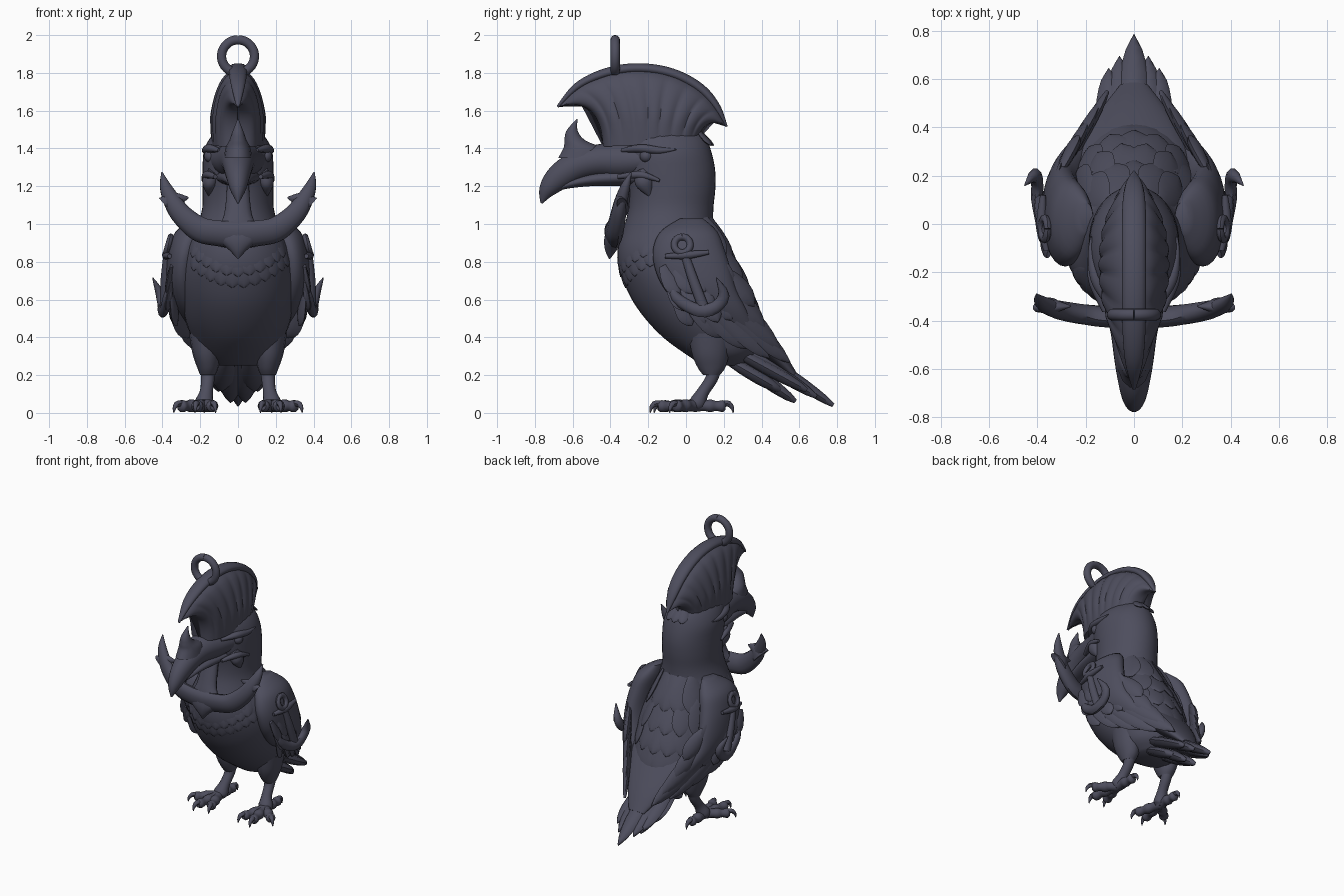
import bpy, bmesh, math
from mathutils import Vector

cube = bpy.data.objects.get("Cube")
if cube:
    bpy.data.objects.remove(cube)

slate = bpy.data.materials.new("dark slate")
slate.use_nodes = True
COLOR = (0.075, 0.075, 0.11, 1)
slate.diffuse_color = COLOR
slate.node_tree.nodes["Principled BSDF"].inputs["Base Color"].default_value = COLOR


def at(pts, t):
    """Point on a smooth spline through pts, t from 0 to 1."""
    f = t * (len(pts) - 1)
    i = min(int(f), len(pts) - 2)
    f -= i
    a, b, c, d = (Vector(pts[max(0, min(len(pts) - 1, i + k))]) for k in (-1, 0, 1, 2))
    return b + (c - a) * f / 2 + (a * 2 - b * 5 + c * 4 - d) * f**2 / 2 + (b * 3 - a - c * 3 + d) * f**3 / 2


def skin(bm, rings):
    """Join equal rings of points into a closed tube."""
    rows = [[bm.verts.new(p) for p in r] for r in rings]
    n = len(rows[0])
    for a, b in zip(rows, rows[1:]):
        for k in range(n):
            bm.faces.new((a[k], a[(k + 1) % n], b[(k + 1) % n], b[k]))
    bm.faces.new(rows[0])
    bm.faces.new(rows[-1])


def loft(bm, stations, side=(1, 0, 0), steps=16, sides=14, axis=None):
    """Elliptical sweep; each station is x, y, z, half width, half height."""
    st = [at(stations, i / steps) for i in range(steps + 1)]
    rings = []
    for i, s in enumerate(st):
        p = Vector(s[:3])
        d = Vector(axis) if axis else Vector(st[min(i + 1, steps)][:3]) - Vector(st[max(i - 1, 0)][:3])
        d.normalize()
        u = Vector(side)
        u = (u - d * u.dot(d)).normalized()
        v = d.cross(u)
        w, h = max(s[3], 0.002), max(s[4], 0.002)
        rings.append([p + u * w * math.cos(k * math.tau / sides) + v * h * math.sin(k * math.tau / sides)
                      for k in range(sides)])
    skin(bm, rings)


def feather(bm, root, tip, normal, width, thick=0.014):
    """Flat pointed leaf from root to tip."""
    root, tip, n = Vector(root), Vector(tip), Vector(normal).normalized()
    side = (tip - root).cross(n)
    st = []
    for t, w in ((0, 0.5), (0.3, 0.9), (0.65, 1), (0.88, 0.6), (1, 0.03)):
        st.append((*root.lerp(tip, t), width * w, thick * (0.3 + 0.7 * w)))
    loft(bm, st, side, 9, 8)


def finish(name, bm, mirror=False):
    bmesh.ops.recalc_face_normals(bm, faces=bm.faces)
    me = bpy.data.meshes.new(name)
    bm.to_mesh(me)
    bm.free()
    me.materials.append(slate)
    me.shade_smooth()
    me.set_sharp_from_angle(angle=math.radians(45))
    ob = bpy.data.objects.new(name, me)
    bpy.context.scene.collection.objects.link(ob)
    if mirror:
        ob.modifiers.new("both sides", 'MIRROR')


def single(name, stations, mirror=False, **kw):
    bm = bmesh.new()
    loft(bm, stations, **kw)
    finish(name, bm, mirror)


# Body and head
BODY = [(0, -.13, 1.52, .08, .15), (0, -.12, 1.46, .145, .22), (0, -.1, 1.38, .182, .235),
        (0, -.085, 1.28, .187, .24), (0, -.075, 1.18, .187, .23), (0, -.08, 1.08, .19, .225),
        (0, -.09, .98, .22, .24), (0, -.075, .88, .27, .285), (0, -.045, .78, .295, .315),
        (0, 0, .68, .305, .325), (0, .045, .58, .295, .32), (0, .1, .48, .275, .3),
        (0, .15, .39, .24, .26), (0, .19, .31, .2, .19), (0, .2, .25, .12, .11)]
single("body", BODY, steps=48, sides=40, axis=(0, 0, -1))
single("rump", [(0, .1, .73, .22, .08), (0, .24, .55, .24, .085), (0, .37, .41, .2, .07),
                (0, .48, .3, .13, .045), (0, .57, .2, .06, .02)], steps=20, sides=24)


def on_body(z, a, out=0.0):
    """Surface point at height z; a = 0 faces the front."""
    t = (1.38 - z) / 0.1 + 2
    s = at(BODY, min(t, 14) / 14)
    return Vector(((s[3] + out) * math.sin(a), s[1] - (s[4] + out) * math.cos(a), z))


# Plumage: pointed breast ruff and broad mantle feathers
bm = bmesh.new()
for row in range(2):
    for k in range(-5, 6):
        a = (k + row / 2) * 0.22
        z = 1.0 - 0.06 * row - 0.13 * math.cos(a) ** 2
        out = on_body(z, a) - Vector((0, -.08, z))
        feather(bm, on_body(z, a, -.008), on_body(z - .15, a * .9, .003), out, .05, .01)
finish("breast_ruff", bm)
bm = bmesh.new()
for row in range(4):
    for k in range(-2, 3):
        a = math.pi + (k + (row % 2) / 2) * 0.33
        z = 1.03 - 0.13 * row
        feather(bm, on_body(z, a, -.008), on_body(z - .22, a, .01),
                on_body(z, a) - Vector((0, 0, z)), .07, .012)
finish("mantle_feathers", bm)

# Beak with mouth edge, and the horn on top
single("upper_beak", [(0, -.22, 1.34, .15, .1), (0, -.34, 1.335, .12, .1), (0, -.46, 1.335, .095, .087),
                      (0, -.57, 1.31, .08, .08), (0, -.67, 1.25, .062, .07), (0, -.735, 1.18, .04, .045),
                      (0, -.765, 1.11, .004, .006)], steps=28, sides=24)
single("lower_beak", [(0, -.2, 1.25, .13, .05), (0, -.36, 1.245, .1, .045), (0, -.5, 1.235, .075, .035),
                      (0, -.62, 1.21, .05, .022), (0, -.69, 1.18, .015, .008)], sides=18)
single("beak_horn", [(0, -.54, 1.35, .075, .14), (0, -.55, 1.405, .065, .1), (0, -.59, 1.445, .045, .055),
                     (0, -.603, 1.495, .027, .03), (0, -.577, 1.555, .003, .003)], steps=20, axis=(0, 0, 1))
single("mouth_ridge", [(.12, -.36, 1.25, .012, .012), (.165, -.24, 1.26, .022, .02),
                       (.185, -.14, 1.23, .008, .008)], True)

# Brows, eyes, cheeks and nape tufts
single("brow", [(.1, -.34, 1.39, .01, .01), (.15, -.24, 1.4, .025, .022), (.175, -.14, 1.39, .016, .018),
                (.178, -.05, 1.395, .003, .003)], True)
bm = bmesh.new()
bmesh.ops.create_uvsphere(bm, u_segments=16, v_segments=10, radius=.035)
bmesh.ops.translate(bm, verts=bm.verts, vec=(.145, -.21, 1.36))
finish("eye", bm, True)
single("cheek", [(.13, -.24, 1.28, .03, .03), (.15, -.22, 1.22, .04, .05), (.15, -.19, 1.15, .008, .01)], True)
bm = bmesh.new()
for k in range(-1, 2):
    a = math.pi + k * .3
    feather(bm, on_body(1.49, a, -.02), on_body(1.415, a, .02), on_body(1.4, a) - Vector((0, 0, 1.3)), .035, .01)
finish("nape_tufts", bm)

# Fan crest: ribbed shell with a thick rim
BASE = [(-.44, 1.41), (-.17, 1.42), (.06, 1.44)]
BEND = [(-.45, 1.68), (-.17, 1.66), (.1, 1.58)]
RIM = [(-.68, 1.62), (-.58, 1.725), (-.45, 1.79), (-.3, 1.822), (-.15, 1.815), (-.02, 1.775),
       (.09, 1.705), (.165, 1.615), (.215, 1.515)]
bm = bmesh.new()
rings = []
for i in range(91):
    u = (1 - math.cos(math.pi * i / 90)) / 2
    b, c, r = at(BASE, u), at(BEND, u), at(RIM, u)
    taper = max(0, math.sin(math.pi * u)) ** .35
    half = []
    for k in range(13):
        t = k / 12
        p = b * (1 - t)**2 + c * 2 * t * (1 - t) + r * t * t
        rib = .93 + .11 * abs(math.sin(u * 9 * math.pi)) ** .6 * min(1, t * 3)
        half.append((max(.004, .15 * math.sqrt(1 - t * t) * taper * rib), *p))
    rings.append([Vector(p) for p in half] + [Vector((-p[0], p[1], p[2])) for p in reversed(half)])
skin(bm, rings)
finish("crest_fan", bm)
thick = [.008, .035, .047, .05, .05, .05, .047, .035, .006]
single("crest_rim", [(0, y, z, w, w * .5 + .003) for (y, z), w in zip(RIM, thick)], steps=40)

# Hanging loop
bm = bmesh.new()
loop = [(.087 * math.sin(k * math.tau / 32), -.375, 1.888 + .087 * math.cos(k * math.tau / 32), .025, .025)
        for k in range(33)]
loft(bm, loop, side=(0, 1, 0), steps=64)
finish("hanging_loop", bm)

# Large anchor on the breast, leaning back towards the neck
bm = bmesh.new()
loft(bm, [(0, -.39, .94, .04, .075), (.1, -.385, .95, .042, .07), (.2, -.375, .97, .042, .068),
          (.29, -.36, 1.04, .04, .058), (.345, -.345, 1.115, .035, .048), (.385, -.32, 1.2, .025, .03),
          (.403, -.29, 1.275, .003, .003)], side=(0, 1, .25), steps=24, sides=12)
loft(bm, [(.37, -.335, 1.09, .03, .07), (.33, -.34, 1.125, .027, .045), (.262, -.34, 1.14, .003, .004)],
     side=(0, 1, .25))
loft(bm, [(0, -.375, .98, .14, .045), (.0, -.39, .91, .1, .045), (0, -.4, .86, .045, .03),
          (0, -.405, .815, .003, .003)])
loft(bm, [(0, -.385, .93, .13, .04), (0, -.37, 1.0, .095, .042), (0, -.35, 1.07, .07, .04),
          (0, -.3, 1.24, .055, .035)])
finish("breast_anchor", bm, True)

# Wings: shoulder mass, layered flight feathers and coverts
single("wing_shoulder", [(.2, .03, 1.03, .03, .06), (.25, .015, .96, .08, .15), (.28, .015, .86, .088, .19),
                         (.295, .04, .75, .085, .2), (.29, .08, .65, .085, .19), (.265, .15, .55, .075, .17),
                         (.215, .25, .45, .06, .12), (.165, .35, .36, .03, .07)],
       True, axis=(0, 0, -1), steps=28, sides=28)


def on_wing(y, z, out=0.0):
    """Outer wing surface, closing in towards the tail and the belly."""
    return Vector((.37 + out - max(0, .62 * (y - .13), .8 * (.52 - z), .3 * (z - .82)), y, z))


TIPS = [(.2, .4), (.32, .34), (.44, .29), (.55, .265), (.5, .33), (.42, .44), (.36, .56)]
bm = bmesh.new()
for k, (y, z) in enumerate(TIPS):
    t = k / 6
    feather(bm, on_wing(.22 * t, .6 + .14 * t, -.012), on_wing(y, z, -.01 + .003 * k), (.85, .45, .25), .062, .024)
finish("flight_feathers", bm, True)
bm = bmesh.new()
for row in range(3):
    for k in range(5):
        y, z = -.12 + .07 * k + .035 * row, .78 + .01 * k - .08 * row
        feather(bm, on_wing(y, z, -.02), on_wing(y + .08, z - .16, .004), (1, .35, 0), .05, .014)
finish("wing_coverts", bm, True)

# Small raised anchors on the wings
bm = bmesh.new()
ring = [(*on_wing(-.02 + .042 * math.sin(k * math.tau / 16), .89 + .042 * math.cos(k * math.tau / 16), .02),
         .016, .018) for k in range(17)]
loft(bm, ring, steps=32, sides=8)
for path in ([(-.01, .85, .01, .022), (.04, .7, .015, .028), (.1, .54, .02, .03)],
             [(-.11, .83, -.005, .012), (0, .835, .015, .022), (.12, .85, .015, .012)],
             [(-.08, .7, -.01, .004), (-.06, .62, 0, .028), (.02, .56, .015, .034), (.1, .54, .03, .036),
              (.17, .57, .055, .034), (.2, .63, .085, .03), (.16, .715, .1, .003)]):
    loft(bm, [(*on_wing(y, z, o), min(.025, w), w) for y, z, o, w in path], sides=10)
finish("wing_anchors", bm, True)

# Tail fan
bm = bmesh.new()
for k, (x, y, z) in enumerate([(0, .78, .04), (.06, .69, .085), (.105, .64, .12), (.04, .58, .06), (.085, .5, .12)]):
    for s in ((1,) if x == 0 else (1, -1)):
        feather(bm, (x * s * .7, .22, .42 - .035 * k), (x * s, y, z), (0, .55, .8), .062, .034)
finish("tail", bm)

# Legs, feet and claws
single("thigh", [(.17, .13, .42, .09, .12), (.165, .13, .31, .075, .1), (.16, .135, .24, .056, .075),
                 (.16, .135, .2, .04, .045)], True, axis=(0, 0, -1))
single("shin", [(.16, .15, .25, .042, .045), (.16, .135, .18, .036, .034), (.168, .09, .11, .035, .033),
                (.18, .06, .05, .05, .045), (.18, .05, .02, .03, .03)], True)
bm = bmesh.new()
for x, y in ((.13, -.13), (.22, -.15), (.31, -.06), (.18, .21)):
    root, tip = Vector((.185, .05, .04)), Vector((x, y, .035))
    d = (tip - root).normalized()
    side = d.cross(Vector((0, 0, 1)))
    toe = [(*root.lerp(tip, t), r, r) for t, r in ((0, .036), (.3, .03), (.5, .035), (.7, .027), (.9, .033), (1, .02))]
    loft(bm, toe, side, 18, 10)
    claw = [(*(tip + d * f + Vector((0, 0, h))), r, r) for f, h, r in
            ((-.02, .012, .018), (.015, .014, .016), (.035, -.008, .01), (.04, -.034, .002))]
    loft(bm, claw, side, 8, 8)
finish("feet", bm, True)
